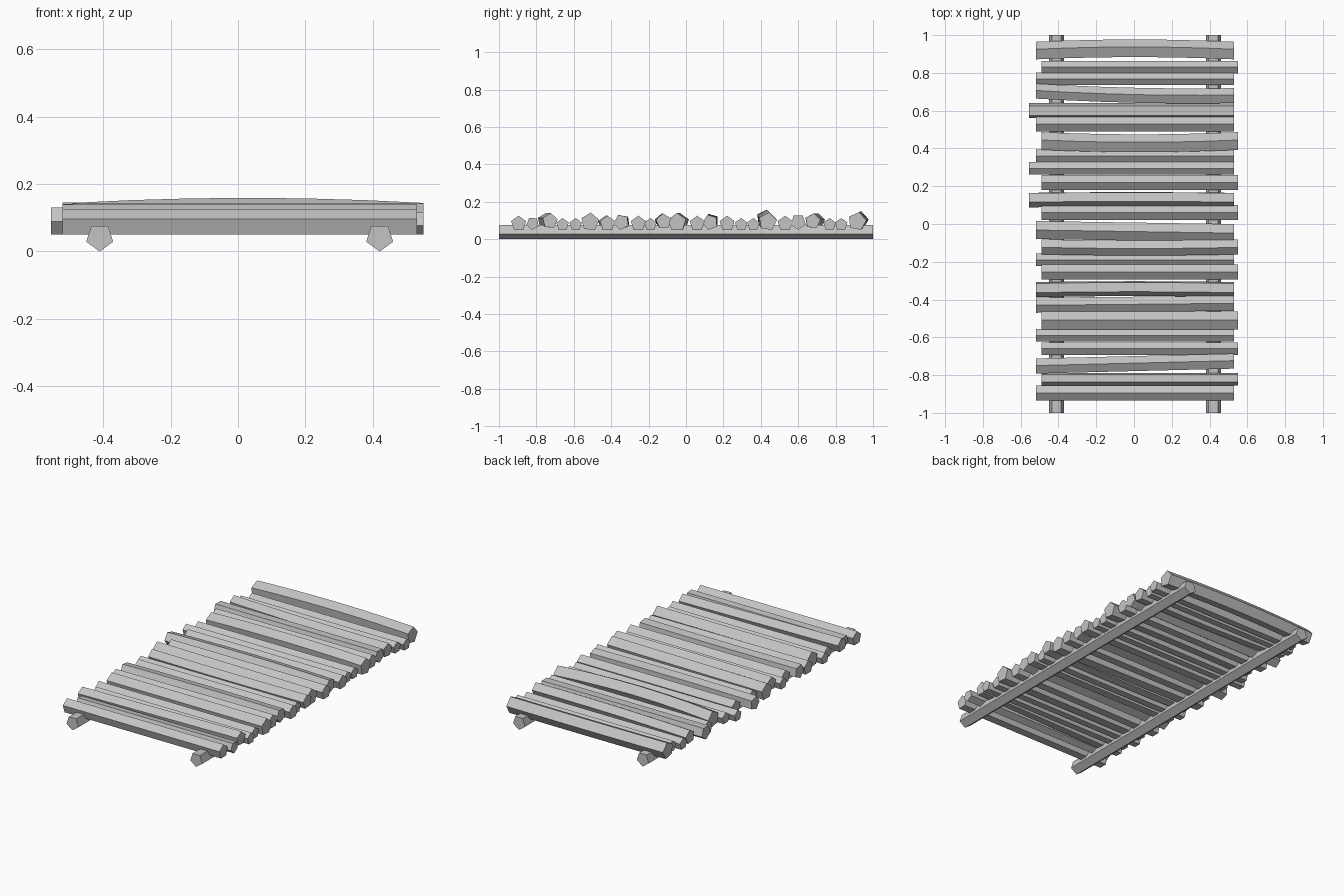
import bpy
import bmesh
from math import sin, cos, radians

cube = bpy.data.objects.get("Cube")
if cube:
    bpy.data.objects.remove(cube, do_unlink=True)

# One plain grey for everything
grey = bpy.data.materials.new("grey_wood")
grey.use_nodes = True
colour = (0.55, 0.55, 0.55, 1)
grey.diffuse_color = colour
grey.node_tree.nodes["Principled BSDF"].inputs["Base Color"].default_value = colour

SIDES = 5
RADIUS = {"thin": 0.035, "medium": 0.042, "thick": 0.05}
SPAN = {"middle": (-0.52, 0.53), "right": (-0.49, 0.55), "left": (-0.555, 0.53)}
BED = 0.05


def pentagon(radius, turn):
    """Cross-section points, with one corner at the given angle."""
    angles = [radians(turn + i * 360 / SIDES) for i in range(SIDES)]
    return [(radius * cos(a), radius * sin(a)) for a in angles]


def make_log(name, rings):
    """Skin a list of rings and cap both ends."""
    bm = bmesh.new()
    loops = [[bm.verts.new(p) for p in ring] for ring in rings]
    for a, b in zip(loops, loops[1:]):
        for i in range(SIDES):
            j = (i + 1) % SIDES
            bm.faces.new((a[i], a[j], b[j], b[i]))
    bm.faces.new(loops[0])
    bm.faces.new(loops[-1])
    bmesh.ops.recalc_face_normals(bm, faces=bm.faces)
    mesh = bpy.data.meshes.new(name)
    bm.to_mesh(mesh)
    bm.free()
    mesh.materials.append(grey)
    bpy.context.collection.objects.link(bpy.data.objects.new(name, mesh))


# Two long rails, corner downwards
rail = RADIUS["medium"]
for name, x in (("right_rail", -0.41), ("left_rail", 0.42)):
    section = pentagon(rail, -90)
    make_log(name, [[(x + u, y, rail + v) for u, v in section] for y in (-1, 1)])


def cross_log(name, y, size, span, turn=90, skew=0, bow=0, arch=0, lift=0):
    """A log lying across the rails, optionally skewed or bent."""
    section = pentagon(RADIUS[size], turn)
    base = BED + lift - min(v for u, v in section)
    start, end = SPAN[span]
    steps = 6 if bow or arch else 1
    rings = []
    for i in range(steps + 1):
        t = 2 * i / steps - 1
        bend = 1 - t * t
        x = start + (end - start) * i / steps
        cy = y + skew * t + bow * bend
        cz = base + arch * bend
        rings.append([(x, cy + u, cz + v) for u, v in section])
    make_log(name, rings)


# Deck logs from back to front
deck = [
    dict(y=0.915, size="thick", span="middle", turn=78, bow=0.012, arch=0.005),
    dict(y=0.83, size="thin", span="right"),
    dict(y=0.768, size="thin", span="middle"),
    dict(y=0.69, size="medium", span="middle", turn=83, skew=-0.012, bow=-0.01, lift=0.01),
    dict(y=0.6, size="medium", span="left", turn=54),
    dict(y=0.53, size="medium", span="middle"),
    dict(y=0.437, size="thick", span="right", turn=81, bow=-0.012, arch=0.015),
    dict(y=0.36, size="thin", span="middle"),
    dict(y=0.295, size="thin", span="left"),
    dict(y=0.22, size="medium", span="right"),
    dict(y=0.13, size="medium", span="left", turn=110, bow=0.004, arch=0.006),
    dict(y=0.06, size="medium", span="right"),
    dict(y=-0.04, size="thick", span="middle", skew=-0.008),
    dict(y=-0.12, size="medium", span="right", turn=95, bow=-0.006, lift=0.01),
    dict(y=-0.19, size="thin", span="middle"),
    dict(y=-0.255, size="medium", span="right"),
    dict(y=-0.345, size="medium", span="middle", turn=116, bow=0.005),
    dict(y=-0.425, size="medium", span="middle", skew=0.005),
    dict(y=-0.513, size="thick", span="right", turn=85),
    dict(y=-0.59, size="thin", span="middle"),
    dict(y=-0.66, size="thin", span="right"),
    dict(y=-0.74, size="medium", span="middle", turn=85, skew=0.013, lift=0.012),
    dict(y=-0.82, size="thin", span="right", turn=120),
    dict(y=-0.895, size="medium", span="middle"),
]
for number, log in enumerate(deck, 1):
    cross_log(f"deck_log_{number}", **log)
